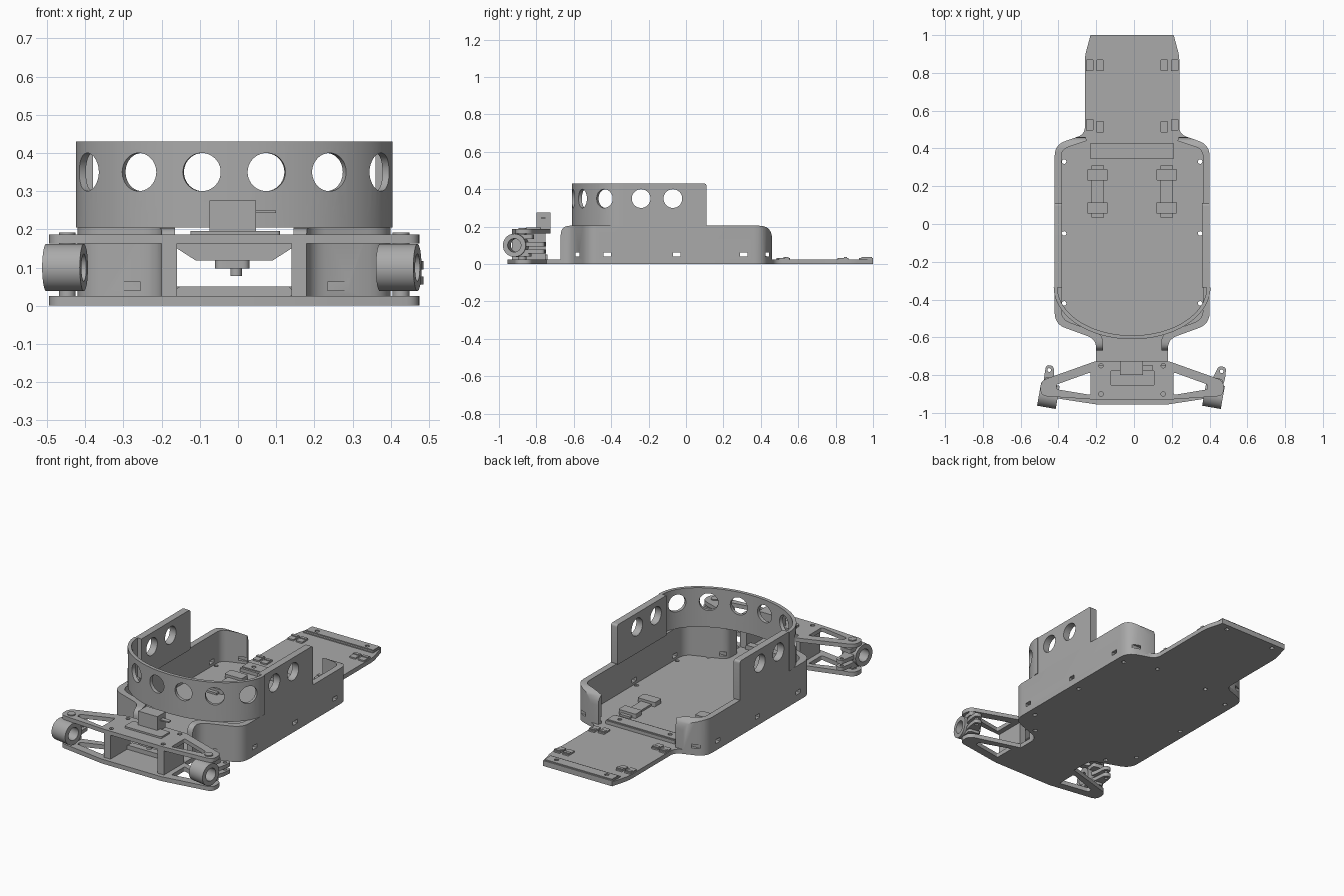
import bpy, bmesh, math
from mathutils import Matrix, Vector

if "Cube" in bpy.data.objects:
    bpy.data.objects.remove(bpy.data.objects["Cube"])

X0 = -0.01          # chassis centre line
FLOOR = 0.025       # floor plate thickness
grey = bpy.data.materials.new("plain grey")
grey.use_nodes = True
grey.diffuse_color = (0.4, 0.4, 0.4, 1)
grey.node_tree.nodes["Principled BSDF"].inputs["Base Color"].default_value = (0.4, 0.4, 0.4, 1)

AXES = {
    "xy": Matrix.Identity(4),
    "yz": Matrix(((0, 0, 1, 0), (1, 0, 0, 0), (0, 1, 0, 0), (0, 0, 0, 1))),
    "xz": Matrix(((1, 0, 0, 0), (0, 0, -1, 0), (0, 1, 0, 0), (0, 0, 0, 1))),
}


def fillet(points, steps=6):
    """Round each corner (u, v, trim) of a closed outline."""
    out = []
    for i, p in enumerate(points):
        c, trim = Vector(p[:2]), (p[2] if len(p) > 2 else 0)
        if not trim:
            out.append(c)
            continue
        a = c + (Vector(points[i - 1][:2]) - c).normalized() * trim
        b = c + (Vector(points[(i + 1) % len(points)][:2]) - c).normalized() * trim
        for k in range(steps + 1):
            t = k / steps
            out.append(a * (1 - t) ** 2 + c * 2 * t * (1 - t) + b * t * t)
    return out


def mirrored(half):
    return half + [(-p[0], *p[1:]) for p in reversed(half)]


def shift(points, dx):
    return [(p[0] + dx, *p[1:]) for p in points]


def circle(u, v, r, n=32):
    return [(u + r * math.cos(k * math.tau / n), v + r * math.sin(k * math.tau / n)) for k in range(n)]


def rect(u0, u1, v0, v1, r=0):
    return [(u0, v0, r), (u1, v0, r), (u1, v1, r), (u0, v1, r)]


def finish(name, mesh):
    mesh.materials.clear()
    mesh.materials.append(grey)
    mesh.shade_smooth()
    mesh.set_sharp_from_angle(angle=math.radians(30))
    obj = bpy.data.objects.new(name, mesh)
    bpy.context.collection.objects.link(obj)
    return obj


def prism(name, outline, low, high, holes=(), plane="xy"):
    """Extrude an outline with holes between two levels of the plane's normal."""
    curve = bpy.data.curves.new(name, "CURVE")
    curve.dimensions, curve.fill_mode = "2D", "BOTH"
    curve.extrude = (high - low) / 2
    for loop in [outline, *holes]:
        pts = fillet(loop)
        spline = curve.splines.new("POLY")
        spline.points.add(len(pts) - 1)
        for sp, p in zip(spline.points, pts):
            sp.co = (p[0], p[1], 0, 1)
        spline.use_cyclic_u = True
    temp = bpy.data.objects.new("temp", curve)
    bpy.context.collection.objects.link(temp)
    mesh = bpy.data.meshes.new_from_object(temp.evaluated_get(bpy.context.evaluated_depsgraph_get()))
    bpy.data.objects.remove(temp)
    mesh.transform(AXES[plane] @ Matrix.Translation((0, 0, (low + high) / 2)))
    bm = bmesh.new()
    bm.from_mesh(mesh)
    bmesh.ops.remove_doubles(bm, verts=bm.verts, dist=1e-5)
    bmesh.ops.recalc_face_normals(bm, faces=bm.faces)
    bm.to_mesh(mesh)
    bm.free()
    return finish(name, mesh)


def boolean(obj, cutter, operation):
    name = obj.name
    mod = obj.modifiers.new("cut", "BOOLEAN")
    mod.object, mod.operation, mod.solver = cutter, operation, "EXACT"
    mesh = bpy.data.meshes.new_from_object(obj.evaluated_get(bpy.context.evaluated_depsgraph_get()))
    bpy.data.objects.remove(obj)
    bpy.data.objects.remove(cutter)
    return finish(name, mesh)


# Floor plate with the lower front arms
arm_tip = [(0.485, -0.83, 0.035), (0.485, -0.91, 0.035)]
floor_half = [(0.22, 1.0), (0.25, 0.89, 0.03), (0.25, 0.475, 0.04), (0.41, 0.42, 0.06),
              (0.41, -0.53, 0.06), (0.19, -0.61, 0.05), (0.19, -0.745), *arm_tip, (0.19, -0.955)]
arm_gap = [(0.22, -0.785, 0.01), (0.4, -0.85, 0.01), (0.4, -0.875, 0.01), (0.22, -0.905, 0.01)]
gaps = [shift(arm_gap, X0), shift([(-u, v, r) for u, v, r in arm_gap], X0)]
screws = [circle(X0 + s * u, v, 0.012, 12) for s in (-1, 1) for u, v in
          ((0.16, 0.965), (0.17, 0.39), (0.36, 0.33), (0.36, -0.05), (0.36, -0.42), (0.25, -0.55))]
prism("floor_plate", shift(mirrored(floor_half), X0), 0, FLOOR, gaps + screws)

# Side walls, trimmed to a rounded side profile with slots
wall = [(0.25, 0.475), (0.41, 0.42, 0.06), (0.41, -0.53, 0.06), (0.19, -0.61, 0.05), (0.19, -0.67),
        (0.155, -0.67), (0.155, -0.585, 0.04), (0.375, -0.505, 0.05), (0.375, 0.395, 0.04), (0.24, 0.44)]
profile = [(-0.67, 0), (0.46, 0), (0.46, 0.205, 0.07), (-0.67, 0.205, 0.05)]
slots = [rect(y - w, y + w, 0.04, 0.062) for y, w in
         ((-0.58, 0.01), (-0.42, 0.02), (-0.05, 0.02), (0.31, 0.02), (0.435, 0.01))]
for side, s in (("left", 1), ("right", -1)):
    body = prism(side + "_wall", [(s * p[0] + X0, *p[1:]) for p in wall], 0.015, 0.3)
    boolean(body, prism("trim", profile, -1, 1, slots, "yz"), "INTERSECT")

# Curved front guard with round holes
CY, A, B = -0.335, 0.415, 0.275


def arc(inset, n=48):
    return [(X0 + (A - inset) * math.cos(math.pi * k / n), CY - (B - inset) * math.sin(math.pi * k / n))
            for k in range(n + 1)]


guard = prism("front_guard", arc(0) + arc(0.02)[::-1], 0.205, 0.43)
bm = bmesh.new()
for x in (0.085, 0.25, 0.385):
    for s in (-1, 1):
        y = -B * math.sqrt(1 - (x / A) ** 2)
        normal = Vector((s * x / A ** 2, y / B ** 2, 0)).normalized()
        place = Matrix.Translation((X0 + s * x, CY + y, 0.35)) @ normal.to_track_quat("Z", "Y").to_matrix().to_4x4()
        bmesh.ops.create_cone(bm, cap_ends=True, segments=40, radius1=0.05, radius2=0.05, depth=0.12, matrix=place)
drill = bpy.data.meshes.new("drill")
bm.to_mesh(drill)
bm.free()
boolean(guard, finish("drill", drill), "DIFFERENCE")

# Flat side guards
guard_side = [(-0.335, 0.2), (0.11, 0.2, 0.01), (0.11, 0.43, 0.015), (-0.335, 0.43)]
for side, lo, hi in (("left", 0.37, 0.41), ("right", -0.41, -0.37)):
    prism(side + "_guard", guard_side, lo + X0, hi + X0,
          [circle(-0.24, 0.35, 0.05), circle(-0.07, 0.35, 0.05)], "yz")

# Upper front arms and steering frame
upper_half = [(0.19, -0.725, 0.02), *arm_tip, (0.19, -0.93, 0.02)]
bolts = [circle(X0 + s * 0.165, y, 0.012, 12) for s in (-1, 1) for y in (-0.75, -0.9)]
prism("upper_arm_plate", shift(mirrored(upper_half), X0), 0.163, 0.186, gaps + bolts)
for side, s in (("left", 1), ("right", -1)):
    a, b = sorted((X0 + s * 0.15, X0 + s * 0.19))
    prism(side + "_frame_post", rect(a, b, -0.93, -0.75), 0.02, 0.165)
prism("frame_sill", rect(X0 - 0.15, X0 + 0.15, 0.02, 0.05, 0.01), 0.74, 0.78, plane="xz")
prism("servo_tray", shift([(-0.15, 0.165), (-0.15, 0.15), (-0.1, 0.118), (0.1, 0.118), (0.15, 0.15), (0.15, 0.165)], X0),
      0.75, 0.85, plane="xz")
prism("servo_rim", rect(-0.125, 0.11, -0.855, -0.775, 0.01), 0.18, 0.196)
prism("servo_body", rect(-0.075, 0.047, -0.8, -0.725), 0.18, 0.275)
prism("servo_cable", rect(0.04, 0.1, 0.243, 0.25), 0.75, 0.775, plane="xz")
prism("servo_horn", rect(-0.06, 0.03, -0.83, -0.77, 0.02), 0.098, 0.12)
prism("servo_shaft", circle(-0.005, -0.8, 0.015, 20), 0.078, 0.12)

# Steering knuckles, both turned the same way
for side, s in (("left", 1), ("right", -1)):
    parts = [
        prism(side + "_knuckle_hub", circle(-0.035, 0.1, 0.062), -0.05, 0.05, [circle(-0.035, 0.1, 0.036)], "yz"),
        prism(side + "_kingpin", circle(0, 0, 0.022, 20), 0.14, 0.192),
        prism(side + "_kingpin_base", circle(0, 0, 0.022, 20), 0.02, 0.055)]
    lug = [(-0.035, 0.01), (0.035, 0.01), (0.03 + s * 0.015, 0.06, 0.02), (0.02 + s * 0.02, 0.125, 0.018),
           (-0.02 + s * 0.02, 0.125, 0.018), (-0.03 + s * 0.01, 0.06, 0.02)]
    for n, z in enumerate((0.055, 0.095)):
        parts.append(prism(f"{side}_steering_lug_{n}", lug, z, z + 0.022, [circle(s * 0.02, 0.1, 0.01, 12)]))
    parts.append(prism(side + "_knuckle_cap", rect(-0.035, 0.035, -0.03, 0.06, 0.015), 0.135, 0.158))
    parts.append(prism(side + "_knuckle_foot", rect(-0.035, 0.035, -0.03, 0.045, 0.015), 0.04, 0.06))
    for part in parts:
        part.matrix_world = Matrix.Translation((X0 + s * 0.437, -0.875, 0)) @ Matrix.Rotation(math.radians(-10), 4, "Z")

# Cross bars on the floor
for name, y0, y1, top in (("rear_bar", 0.925, 1.0, 0.037), ("middle_bar", 0.345, 0.43, 0.05)):
    prism(name, rect(X0 - 0.22, X0 + 0.22, y0, y1), 0.02, top - 0.006)
    prism(name + "_top", rect(X0 - 0.215, X0 + 0.215, y0 + 0.012, y1 - 0.006), top - 0.008, top,
          [circle(X0 + s * 0.16, (y0 + y1) / 2, 0.012, 12) for s in (-1, 1)])

# Strap holders and rear clips
for side, s in (("left", 1), ("right", -1)):
    x = X0 + s * 0.183
    prism(side + "_holder_bar", rect(x - 0.033, x + 0.033, 0.035, 0.31), 0.02, 0.036)
    for n, y in enumerate((0.085, 0.26)):
        prism(f"{side}_holder_block_{n}", rect(x - 0.055, x + 0.055, y - 0.03, y + 0.03, 0.008), 0.02, 0.05)
    for n, (dx, y) in enumerate(((0.17, 0.84), (0.225, 0.84), (0.17, 0.515), (0.225, 0.525))):
        cx = X0 + s * dx
        prism(f"{side}_clip_{n}", rect(cx - 0.02, cx + 0.02, y - 0.03, y + 0.03, 0.006), 0.02, 0.033)
        prism(f"{side}_clip_ridge_{n}", rect(cx - 0.02, cx + 0.02, y + 0.005, y + 0.022), 0.03, 0.038)
